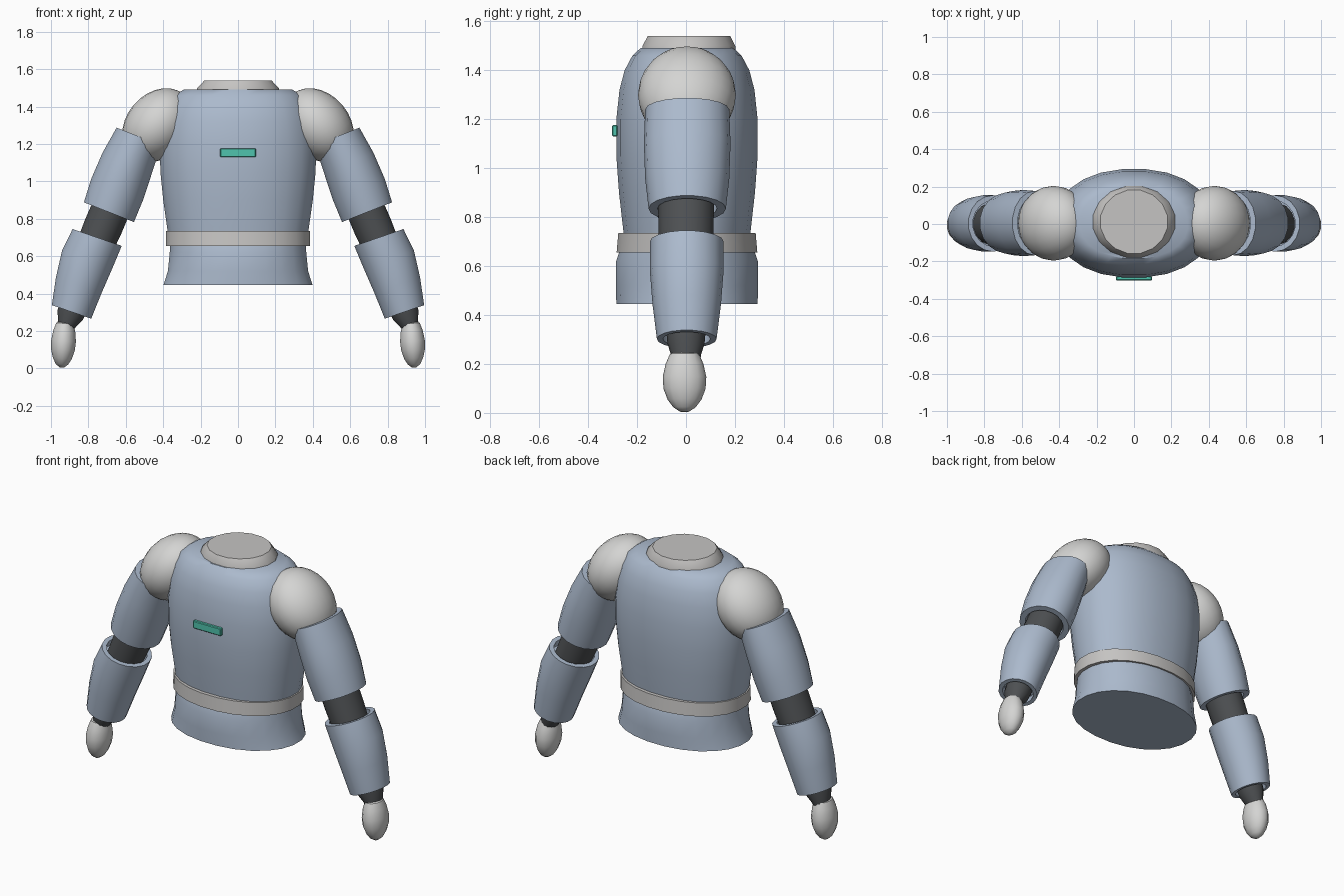
import bpy, bmesh, math
from mathutils import Vector, Matrix

if "Cube" in bpy.data.objects:
    bpy.data.objects.remove(bpy.data.objects["Cube"], do_unlink=True)


def material(name, rgb):
    m = bpy.data.materials.new(name)
    m.use_nodes = True
    m.diffuse_color = (*rgb, 1)
    m.node_tree.nodes["Principled BSDF"].inputs["Base Color"].default_value = (*rgb, 1)
    return m


BLUE = material("blue grey cloth", (0.41, 0.49, 0.61))
WHITE = material("pale grey", (0.66, 0.66, 0.65))
TRIM = material("trim grey", (0.56, 0.55, 0.54))
DARK = material("dark joint", (0.075, 0.08, 0.085))
TEAL = material("teal badge", (0.08, 0.55, 0.42))


def finish(name, bm, mat, angle=40):
    bmesh.ops.recalc_face_normals(bm, faces=bm.faces)
    me = bpy.data.meshes.new(name)
    bm.to_mesh(me)
    bm.free()
    me.materials.append(mat)
    ob = bpy.data.objects.new(name, me)
    bpy.context.collection.objects.link(ob)
    bpy.ops.object.select_all(action='DESELECT')
    ob.select_set(True)
    bpy.context.view_layer.objects.active = ob
    bpy.ops.object.shade_smooth_by_angle(angle=math.radians(angle))
    return ob


def loft(name, start, end, rings, mat, sides=18, power=2.0, shift=0):
    """Closed tube; each ring is (distance along axis 0..1, half width, half depth, sideways offset)."""
    a, b = Vector(start), Vector(end)
    depth = Vector((0, 1, 0))
    side = depth.cross((b - a).normalized()).normalized()
    bm = bmesh.new()
    loops = []
    for t, rx, ry, *off in rings:
        c = a.lerp(b, t) + side * (off[0] * shift if off else 0)
        loop = []
        for i in range(sides):
            ang = 2 * math.pi * (i + 0.5) / sides
            co, si = math.cos(ang), math.sin(ang)
            u = math.copysign(abs(co) ** (2 / power), co) * rx
            v = math.copysign(abs(si) ** (2 / power), si) * ry
            loop.append(bm.verts.new(c + side * u + depth * v))
        loops.append(loop)
    for lo, hi in zip(loops, loops[1:]):
        for i in range(sides):
            j = (i + 1) % sides
            bm.faces.new((lo[i], lo[j], hi[j], hi[i]))
    bm.faces.new(loops[0])
    bm.faces.new(loops[-1])
    return finish(name, bm, mat)


# Torso, lower hem and waist band: distance along the axis is height
UP = ((0, 0.004, 0), (0, 0.004, 1))
loft("torso", *UP, [
    (0.68, 0.372, 0.255), (0.76, 0.383, 0.264), (0.9, 0.403, 0.28),
    (1.05, 0.418, 0.291), (1.2, 0.422, 0.291), (1.32, 0.406, 0.278),
    (1.4, 0.38, 0.257), (1.46, 0.345, 0.225), (1.492, 0.29, 0.19)],
    BLUE, 24, 2.2)
loft("hem", *UP, [
    (0.445, 0.402, 0.291), (0.52, 0.378, 0.293), (0.62, 0.368, 0.292),
    (0.67, 0.366, 0.275)], BLUE, 24, 2.1)
loft("waist_band", *UP, [
    (0.655, 0.388, 0.29), (0.735, 0.388, 0.283)], TRIM, 24, 2.1)

# Collar with a closed top
loft("collar", (0, 0.012, 0), (0, 0.012, 1), [
    (1.475, 0.225, 0.195), (1.5, 0.222, 0.193), (1.54, 0.182, 0.172)],
    TRIM, 16)

# Chest badge
bm = bmesh.new()
bmesh.ops.create_cube(bm, size=1, matrix=Matrix.Translation((0, -0.291, 1.153))
                      @ Matrix.Diagonal((0.19, 0.022, 0.046, 1)))
bmesh.ops.bevel(bm, geom=bm.edges[:], offset=0.004, segments=1, affect='EDGES')
finish("chest_badge", bm, TEAL, 30)

# Arms
for label, s in (("left", 1), ("right", -1)):
    # Shoulder ball, longer along the slope of the arm
    bm = bmesh.new()
    bmesh.ops.create_uvsphere(
        bm, u_segments=24, v_segments=14, radius=1,
        matrix=Matrix.Translation((0.43 * s, 0.004, 1.3))
        @ Matrix.Rotation(-s * math.radians(40), 4, 'Y')
        @ Matrix.Diagonal((0.168, 0.2, 0.217, 1)))
    finish(label + "_shoulder", bm, WHITE)

    # Sleeves are open tubes with a thick rim
    loft(label + "_upper_sleeve", (0.53 * s, 0.005, 1.24), (0.69 * s, 0.005, 0.835), [
        (0.06, 0.1, 0.14), (0, 0.1, 0.14), (0, 0.13, 0.172), (0.35, 0.145, 0.177, 0.006),
        (0.7, 0.152, 0.172, 0.004), (1, 0.146, 0.158), (1, 0.112, 0.122),
        (0.9, 0.112, 0.122)], BLUE, 18, shift=-s)
    loft(label + "_elbow", (0.66 * s, 0, 0.9), (0.78 * s, 0, 0.62), [
        (0, 0.105, 0.117), (0.5, 0.106, 0.115), (1, 0.1, 0.11)], DARK, 16)
    loft(label + "_forearm_sleeve", (0.753 * s, 0.003, 0.7), (0.89 * s, 0.003, 0.302), [
        (0.1, 0.115, 0.122), (0, 0.115, 0.122), (0, 0.141, 0.151),
        (0.3, 0.145, 0.151, 0.012), (0.65, 0.131, 0.14, 0.01), (1, 0.113, 0.122),
        (1, 0.09, 0.097), (0.9, 0.09, 0.097)], BLUE, 18, shift=-s)
    loft(label + "_wrist", (0.88 * s, 0, 0.33), (0.93 * s, 0, 0.2), [
        (0, 0.078, 0.08), (0.35, 0.074, 0.076), (0.7, 0.052, 0.062),
        (1, 0.045, 0.055)], DARK, 14)

    # Rounded mitten hand
    loft(label + "_hand", (0.925 * s, -0.006, 0.25), (0.943 * s, -0.006, 0.005), [
        (0, 0.03, 0.04), (0.04, 0.047, 0.06), (0.2, 0.06, 0.077), (0.42, 0.068, 0.089),
        (0.62, 0.065, 0.086), (0.8, 0.052, 0.069), (0.93, 0.034, 0.045),
        (1, 0.012, 0.018)], WHITE, 14)
